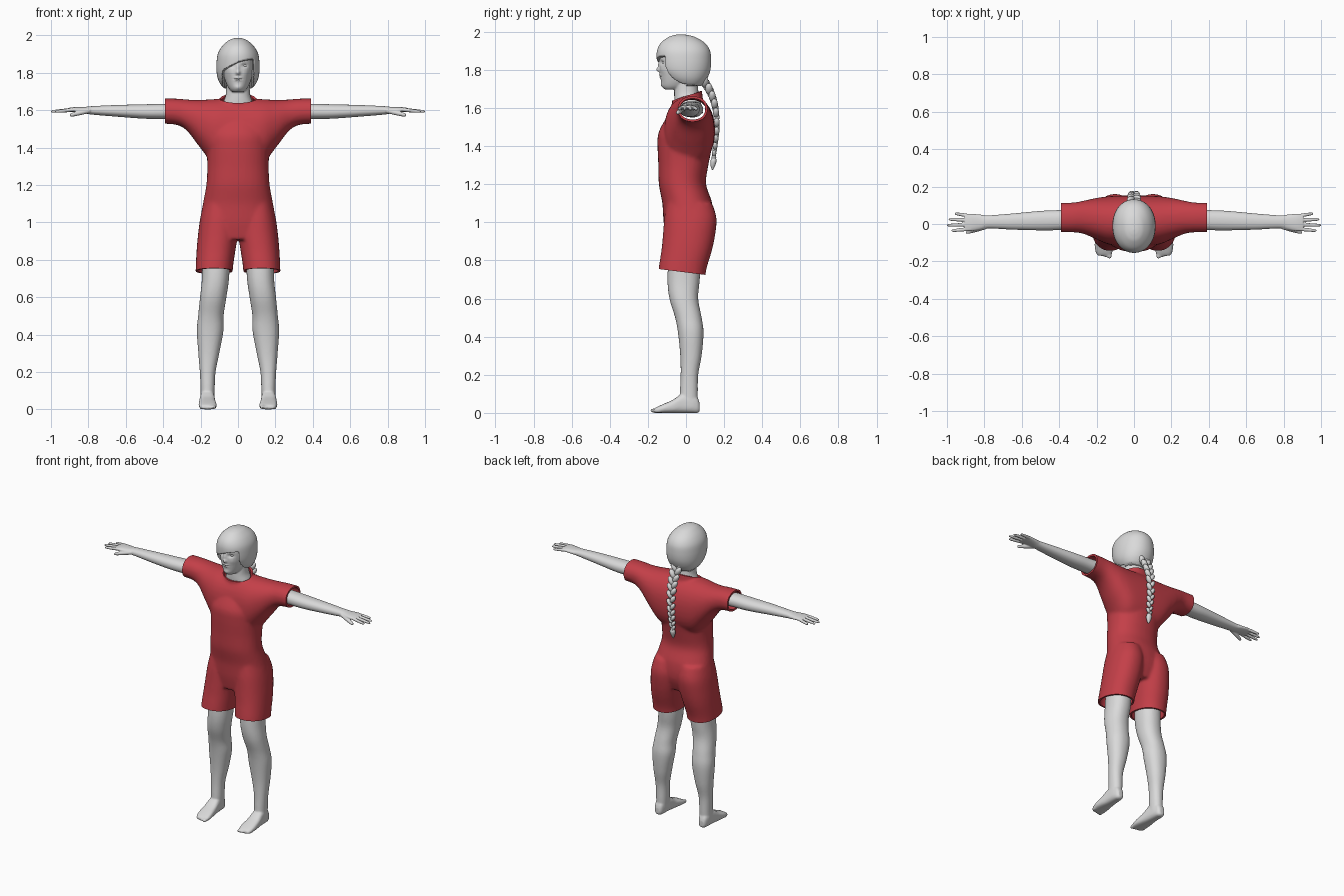
import bpy, bmesh, math
from mathutils import Matrix, Vector

cube = bpy.data.objects.get("Cube")
if cube:
    bpy.data.objects.remove(cube, do_unlink=True)


def material(name, colour):
    mat = bpy.data.materials.new(name)
    mat.use_nodes = True
    mat.diffuse_color = colour
    mat.node_tree.nodes["Principled BSDF"].inputs["Base Color"].default_value = colour
    return mat


GREY = material("plain grey", (0.7, 0.7, 0.7, 1))
RED = material("suit red", (0.55, 0.05, 0.065, 1))


def refine(rows, steps):
    """Smoothly interpolate cross-sections."""
    out, last = [], len(rows) - 1
    for i in range(last):
        near = rows[max(i - 1, 0)], rows[i], rows[i + 1], rows[min(i + 2, last)]
        for k in range(steps):
            t = k / steps
            out.append([q + t / 2 * (r - p + t * (2 * p - 5 * q + 4 * r - s + t * (3 * (q - r) + s - p)))
                        for p, q, r, s in zip(*near)])
    out.append(rows[-1])
    return out


def loft(bm, axis, rows, sides=32, power=2.2, steps=5):
    """Rows are (t, u min, u max, v min, v max), or (t, half u, v min, v max)."""
    rows = [r if len(r) == 5 else (r[0], -r[1], r[1], r[2], r[3]) for r in rows]
    rings = []
    for t, u0, u1, v0, v1 in refine(rows, steps):
        ring = []
        for k in range(sides):
            a = math.tau * k / sides
            c, s = (math.copysign(abs(f) ** (2 / power), f) for f in (math.cos(a), math.sin(a)))
            u, v = (u0 + u1 + (u1 - u0) * c) / 2, (v0 + v1 + (v1 - v0) * s) / 2
            ring.append(bm.verts.new({"x": (t, u, v), "y": (u, t, v), "z": (u, v, t)}[axis]))
        rings.append(ring)
    for a, b in zip(rings, rings[1:]):
        for k in range(sides):
            j = (k + 1) % sides
            bm.faces.new((a[k], a[j], b[j], b[k]))
    bm.faces.new(rings[0])
    bm.faces.new(rings[-1])


def ball(bm, place, scale, tilt=0):
    m = Matrix.Translation(place) @ Matrix.Rotation(tilt, 4, "Y") @ Matrix.Diagonal((*scale, 1))
    bmesh.ops.create_uvsphere(bm, u_segments=16, v_segments=10, radius=1, matrix=m)


def make(name, bm, mat):
    bmesh.ops.recalc_face_normals(bm, faces=bm.faces)
    mesh = bpy.data.meshes.new(name)
    bm.to_mesh(mesh)
    bm.free()
    obj = bpy.data.objects.new(name, mesh)
    bpy.context.collection.objects.link(obj)
    mesh.materials.append(mat)
    return obj


def apply_modifiers(obj):
    bpy.context.view_layer.update()
    graph = bpy.context.evaluated_depsgraph_get()
    mesh = bpy.data.meshes.new_from_object(obj.evaluated_get(graph))
    mat = obj.data.materials[0]
    obj.modifiers.clear()
    obj.data = mesh
    mesh.materials.clear()
    mesh.materials.append(mat)


def fuse(obj, voxel, passes, keep):
    """Melt overlapping volumes into one skin, then thin out its faces."""
    rem = obj.modifiers.new("fuse", "REMESH")
    rem.mode, rem.voxel_size = "VOXEL", voxel
    soft = obj.modifiers.new("soften", "SMOOTH")
    soft.factor, soft.iterations = 0.5, passes
    obj.modifiers.new("thin out", "DECIMATE").ratio = keep
    apply_modifiers(obj)


def finish(obj, mirror=False):
    if mirror:
        obj.modifiers.new("other side", "MIRROR").use_mirror_merge = False
        apply_modifiers(obj)
    bpy.ops.object.select_all(action="DESELECT")
    obj.select_set(True)
    bpy.context.view_layer.objects.active = obj
    bpy.ops.object.shade_smooth_by_angle(angle=math.radians(50))


# Suit: torso, shoulders with sleeves, collar and short legs
bm = bmesh.new()
loft(bm, "z", [(.91, .18, -.1, .11), (1, .2, -.115, .14), (1.1, .185, -.122, .135),
               (1.2, .167, -.14, .103), (1.3, .162, -.143, .115), (1.4, .166, -.147, .135),
               (1.47, .165, -.142, .138), (1.55, .13, -.1, .125), (1.6, .1, -.07, .1)])
yoke = [(0, -.11, .15, 1.3, 1.66), (.12, -.11, .147, 1.31, 1.657), (.2, -.08, .137, 1.4, 1.652),
        (.27, -.05, .122, 1.49, 1.654), (.33, -.042, .112, 1.524, 1.659), (.43, -.042, .112, 1.53, 1.659)]
loft(bm, "x", [(-r[0], *r[1:]) for r in yoke[:0:-1]] + yoke)
loft(bm, "z", [(1.58, .1, -.07, .09), (1.65, .09, -.07, .085), (1.72, .082, -.07, .08)])
for s in (1, -1):
    leg = [(.66, .032, .225, -.145, .095), (.75, .03, .224, -.142, .104), (.85, .016, .219, -.127, .133),
           (.93, .004, .212, -.119, .15), (1.02, .002, .2, -.112, .158), (1.1, .01, .18, -.1, .135)]
    loft(bm, "z", [(z, *sorted((s * a, s * b)), c, d) for z, a, b, c, d in leg])
suit = make("suit", bm, RED)
fuse(suit, .01, 6, .5)

# Open the sleeves, neckline and leg hems, then give the cloth thickness
bm = bmesh.new()
bm.from_mesh(suit.data)
for point, normal in (((.39, 0, 0), (1, 0, 0)), ((-.39, 0, 0), (-1, 0, 0)),
                      ((0, 0, .737), (0, -.125, -1)), ((0, -.07, 1.638), (0, -.33, 1))):
    bmesh.ops.bisect_plane(bm, geom=bm.verts[:] + bm.edges[:] + bm.faces[:], plane_co=point,
                           plane_no=Vector(normal).normalized(), clear_outer=True)
bm.to_mesh(suit.data)
bm.free()
cloth = suit.modifiers.new("cloth", "SOLIDIFY")
cloth.thickness, cloth.offset = .012, -.6
apply_modifiers(suit)
finish(suit)

# Arms with hands
bm = bmesh.new()
loft(bm, "x", [(.2, -.02, .09, 1.55, 1.635), (.39, -.032, .075, 1.552, 1.634), (.5, -.034, .07, 1.554, 1.631),
               (.65, -.03, .056, 1.565, 1.627), (.78, -.023, .046, 1.576, 1.621), (.82, -.03, .05, 1.582, 1.617),
               (.87, -.038, .055, 1.588, 1.616), (.905, -.034, .052, 1.592, 1.612)])


def finger(x0, y0, z0, x1, y1, z1, r):
    spine = [(t, r * w) for t, w in ((0, 1), (.5, 1), (.85, .85), (.96, .6), (1, .2))]
    rows = []
    for t, w in spine:
        x, y, z = (a + (b - a) * t for a, b in ((x0, x1), (y0, y1), (z0, z1)))
        rows.append((x, y - w, y + w, z - w, z + w))
    loft(bm, "x", rows, sides=12, power=2, steps=1)


for y0, x1, y1 in ((-.026, .977, -.036), (-.003, 1.002, -.007), (.02, .992, .025), (.042, .959, .056)):
    finger(.87, y0, 1.603, x1, y1, 1.592, .0098)
finger(.79, -.015, 1.598, .9, -.046, 1.572, .013)
arms = make("arms", bm, GREY)
fuse(arms, .0035, 3, .35)
finish(arms, mirror=True)

# Legs with feet and toes
bm = bmesh.new()
loft(bm, "z", [(.04, .128, .2, -.03, .06), (.1, .125, .2, -.032, .062), (.2, .12, .204, -.028, .064),
               (.3, .1, .212, -.03, .082), (.42, .078, .22, -.042, .092), (.5, .077, .213, -.057, .082),
               (.6, .062, .203, -.087, .064), (.7, .048, .193, -.097, .072), (.85, .04, .19, -.09, .08)])
loft(bm, "y", [(-.17, .13, .19, 0, .02), (-.155, .116, .203, 0, .03), (-.12, .114, .21, 0, .046),
               (-.07, .12, .208, 0, .068), (-.02, .125, .203, 0, .1), (.03, .13, .2, 0, .1),
               (.06, .138, .192, 0, .08), (.072, .15, .182, .01, .05)], power=2.8)
for i in range(5):
    size = .012 - .001 * i
    ball(bm, (.13 + .0165 * i, -.167 + .006 * i, size), (size, .02, size))
legs = make("legs", bm, GREY)
fuse(legs, .006, 3, .45)
finish(legs, mirror=True)

# Head and neck
bm = bmesh.new()
loft(bm, "z", [(1.57, .1, -.05, .09), (1.63, .084, -.06, .078), (1.68, .066, -.062, .066), (1.74, .062, -.06, .06)])
loft(bm, "z", [(1.697, .03, -.112, -.02), (1.715, .048, -.125, .03), (1.75, .066, -.132, .08),
               (1.8, .079, -.138, .1), (1.86, .086, -.138, .115), (1.92, .08, -.125, .1), (1.96, .05, -.08, .06)])
head = make("head", bm, GREY)
fuse(head, .0045, 5, .9)

# Face relief: x, z, width, height, push for sockets, nose, lips, chin and cheeks
relief = [(.034, 1.838, .017, .011, .01), (-.034, 1.838, .017, .011, .01), (0, 1.8, .011, .012, -.018),
          (0, 1.826, .009, .02, -.008), (0, 1.773, .018, .005, -.006), (0, 1.76, .015, .005, -.006),
          (0, 1.7665, .02, .0025, .005), (0, 1.72, .02, .014, -.006),
          (.045, 1.8, .018, .018, -.003), (-.045, 1.8, .018, .018, -.003)]
for v in head.data.vertices:
    if v.co.y < -.07 and v.co.z > 1.7:
        x, z = v.co.x, v.co.z
        v.co.y += sum(d * math.exp(-((x - a) / w) ** 2 - ((z - b) / h) ** 2) for a, b, w, h, d in relief)
finish(head)
bm = bmesh.new()
for s in (1, -1):
    ball(bm, (s * .034, -.111, 1.838), (.014, .013, .011))
finish(make("eyes", bm, GREY))


# Hair: a full cap pushed in behind the face below a slanting fringe
def ramp(t):
    t = min(max(t, 0), 1)
    return t * t * (3 - 2 * t)


bm = bmesh.new()
loft(bm, "z", [(1.715, .07, -.06, .08), (1.73, .088, -.08, .095), (1.76, .105, -.115, .114), (1.8, .114, -.143, .128),
               (1.85, .115, -.153, .132), (1.9, .108, -.152, .126), (1.94, .086, -.133, .1),
               (1.97, .054, -.095, .052), (1.982, .028, -.062, .012), (1.986, .004, -.035, -.025)],
     sides=112, power=2.1, steps=9)
for v in bm.verts:
    x, y, z = v.co
    if y < 0:
        below = ramp((1.856 + .4 * x - 2 * x * x - z) / .012)
        v.co.y += .065 * below * ramp((.084 - abs(x)) / .01)
finish(make("hair", bm, GREY))

# Braid: alternating tilted lobes, ending in a tied tuft
bm = bmesh.new()
path = refine([(.09, 1.75), (.13, 1.68), (.154, 1.6), (.162, 1.5), (.155, 1.42), (.146, 1.35)], 4)
for i, (y, z) in enumerate(path):
    side = 1 if i % 2 else -1
    size = 1 - .5 * i / len(path)
    ball(bm, (side * .017 * size, y, z), (.019 * size, .021 * size, .036 * size), side * math.radians(32))
ball(bm, (0, .146, 1.34), (.013, .013, .009))
loft(bm, "z", [(1.345, .008, .137, .153), (1.325, .018, .129, .16), (1.3, .014, .128, .154), (1.275, .003, .136, .142)],
     sides=12)
finish(make("braid", bm, GREY))
